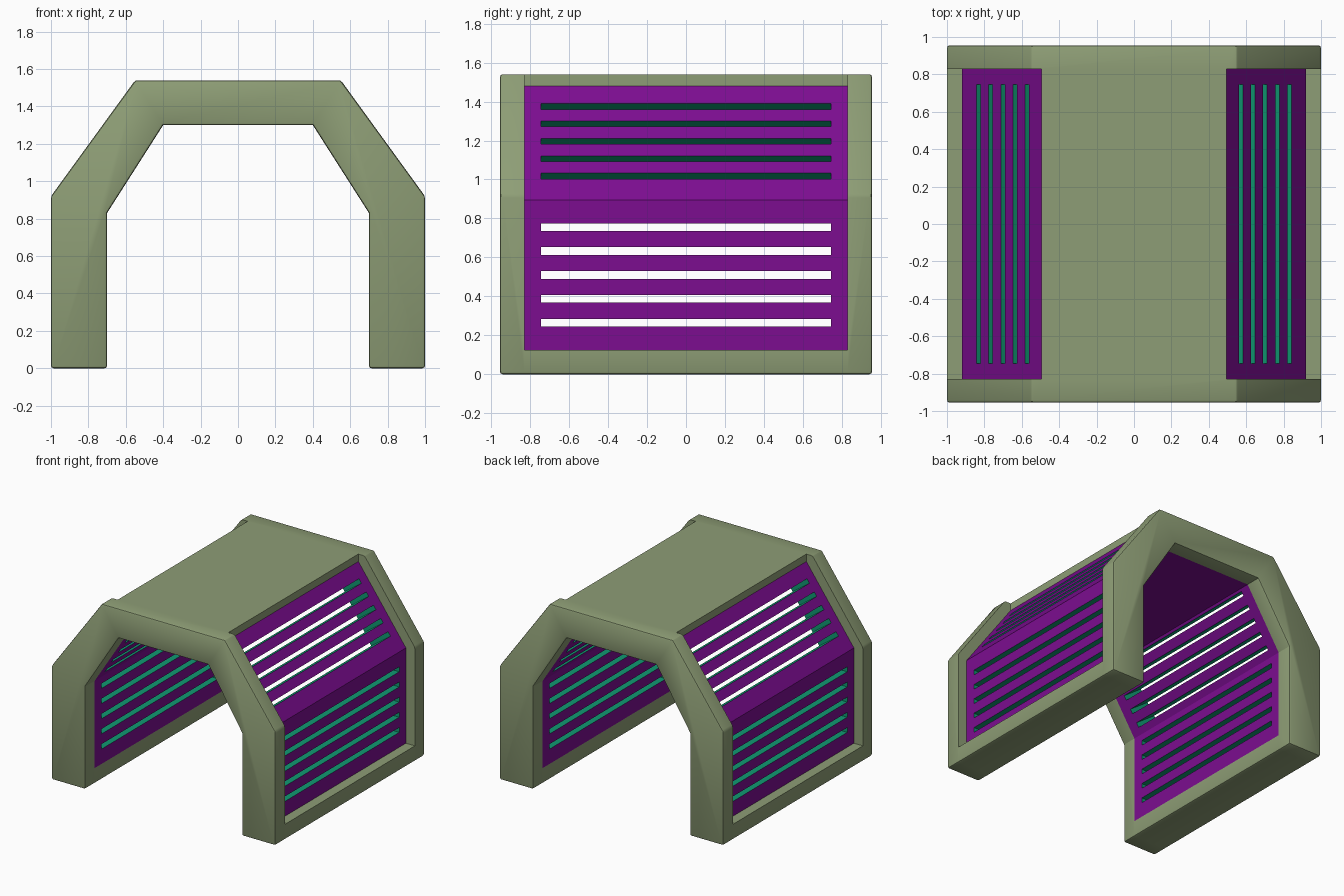
import bpy, bmesh
from math import atan2
from mathutils import Matrix, Vector

if "Cube" in bpy.data.objects:
    bpy.data.objects.remove(bpy.data.objects["Cube"])

def material(name, rgb):
    m = bpy.data.materials.new(name)
    m.diffuse_color = (*rgb, 1)
    m.use_nodes = True
    m.node_tree.nodes["Principled BSDF"].inputs["Base Color"].default_value = m.diffuse_color
    return m

MATS = [material("frame_green", (0.27, 0.34, 0.18)),
        material("panel_purple", (0.20, 0.004, 0.28)),
        material("slot_teal", (0.005, 0.32, 0.17))]
HALF_Y, PANEL_Y, SILL_Z = 0.955, 0.83, 0.125

def prism(bm, pts, half_y):
    """Closed x/z profile extruded along y."""
    f = bm.faces.new([bm.verts.new((x, -half_y, z)) for x, z in pts])
    ext = bmesh.ops.extrude_face_region(bm, geom=[f])["geom"]
    moved = [g for g in ext if isinstance(g, bmesh.types.BMVert)]
    bmesh.ops.translate(bm, verts=moved, vec=(0, 2 * half_y, 0))

def finish(bm, name, index=0):
    bmesh.ops.recalc_face_normals(bm, faces=bm.faces[:])
    me = bpy.data.meshes.new(name)
    for f in bm.faces:
        f.material_index = index
    bm.to_mesh(me)
    bm.free()
    for m in MATS:
        me.materials.append(m)
    ob = bpy.data.objects.new(name, me)
    bpy.context.collection.objects.link(ob)
    return ob

def cut(target, cutter):
    mod = target.modifiers.new("cut", 'BOOLEAN')
    mod.operation, mod.solver, mod.object = 'DIFFERENCE', 'EXACT', cutter
    bpy.context.view_layer.objects.active = target
    bpy.ops.object.modifier_apply(modifier=mod.name)
    bpy.data.objects.remove(cutter)

# Arch body with softened outer edges
half = [(0.70, 0), (1, 0), (1, 0.92), (0.55, 1.54)]
inner = [(-0.7, 0.83), (-0.4, 1.3), (0.4, 1.3), (0.7, 0.83)]
bm = bmesh.new()
prism(bm, half + [(-x, z) for x, z in reversed(half)] + inner, HALF_Y)
def inside_edge(e):
    a, b = e.verts
    return abs(a.co.y - b.co.y) > 1 and abs(a.co.x) < 0.71 and 0.5 < a.co.z < 1.4
bmesh.ops.bevel(bm, geom=[e for e in bm.edges if not inside_edge(e)],
                offset=0.014, segments=2, profile=0.5, affect='EDGES')
# Split lines around the inner panels
for co, no in (((0, PANEL_Y, 0), (0, 1, 0)), ((0, -PANEL_Y, 0), (0, 1, 0)),
               ((0, 0, SILL_Z), (0, 0, 1))):
    faces = [f for f in bm.faces if abs(f.calc_center_median().y) < PANEL_Y]
    geom = set(faces)
    for f in faces:
        geom.update(f.edges)
        geom.update(f.verts)
    bmesh.ops.bisect_plane(bm, geom=list(geom), plane_co=co, plane_no=no, dist=1e-5)
arch = finish(bm, "arch_shelter")

# Recesses on both outer sides
floor = [(0.92, SILL_Z), (0.92, 0.895), (0.495, 1.48)]
bm = bmesh.new()
for s in (1, -1):
    prism(bm, [(s * x, z) for x, z in floor + [(0.495, 1.7), (1.2, 1.7), (1.2, SILL_Z)]], PANEL_Y)
cut(arch, finish(bm, "recess_cutter"))

# Purple panels: recess floors and the inner lining
for p in arch.data.polygons:
    c = p.center
    p.material_index = int(abs(c.y) < PANEL_Y - 0.005 and SILL_Z + 0.005 < c.z < 1.475)

# Ventilation slots through the walls and the slopes
bm = bmesh.new()
tilt = atan2(0.45, 0.62)
for s in (1, -1):
    for i in range(5):
        for x, z, angle, h in ((0.85, 0.265 + 0.1225 * i, 0, 0.04),
                               (0.571 + 0.065 * i, 1.375 - 0.0895 * i, tilt, 0.037)):
            m = (Matrix.Translation((s * x, 0, z)) @ Matrix.Rotation(-s * angle, 4, 'Y')
                 @ Matrix.Diagonal((0.6, 1.49, h, 1)))
            bmesh.ops.create_cube(bm, size=1, matrix=m)
cut(arch, finish(bm, "slot_cutter", 2))

# Smooth the small bevels only
bpy.ops.object.select_all(action='DESELECT')
arch.select_set(True)
bpy.context.view_layer.objects.active = arch
bpy.ops.object.shade_smooth_by_angle(angle=0.5)
